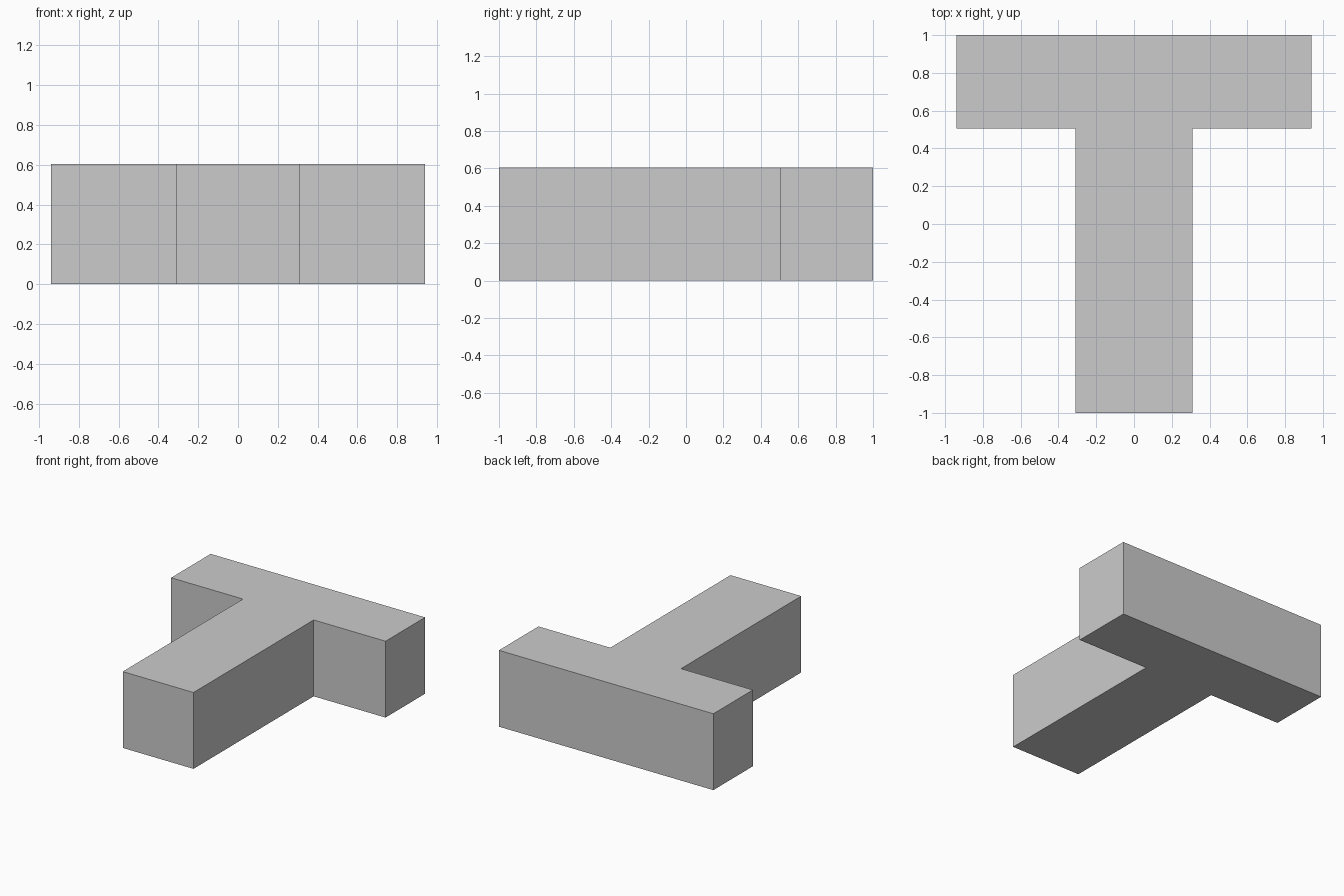
import bpy
import bmesh

# Remove the default cube
cube = bpy.data.objects.get("Cube")
if cube:
    bpy.data.objects.remove(cube, do_unlink=True)

HEIGHT = 0.605
BAR_HALF, STEM_HALF = 0.94, 0.31
FRONT, SHOULDER, BACK = -1.0, 0.505, 1.0

# Plain grey material
grey = bpy.data.materials.new("plain_grey")
grey.use_nodes = True
colour = (0.6, 0.6, 0.6, 1.0)
grey.diffuse_color = colour
grey.node_tree.nodes["Principled BSDF"].inputs["Base Color"].default_value = colour

# T-shaped outline: right half, then its mirror image
half = [(STEM_HALF, FRONT), (STEM_HALF, SHOULDER), (BAR_HALF, SHOULDER), (BAR_HALF, BACK)]
outline = half + [(-x, y) for x, y in reversed(half)]

# Extrude the outline into a solid block
bm = bmesh.new()
base = bm.faces.new([bm.verts.new((x, y, 0)) for x, y in outline])
top = bmesh.ops.extrude_face_region(bm, geom=[base], use_keep_orig=True)
top_verts = [v for v in top["geom"] if isinstance(v, bmesh.types.BMVert)]
bmesh.ops.translate(bm, verts=top_verts, vec=(0, 0, HEIGHT))
bmesh.ops.recalc_face_normals(bm, faces=bm.faces)

mesh = bpy.data.meshes.new("t_block")
bm.to_mesh(mesh)
bm.free()
mesh.materials.append(grey)
block = bpy.data.objects.new("t_block", mesh)
bpy.context.collection.objects.link(block)
